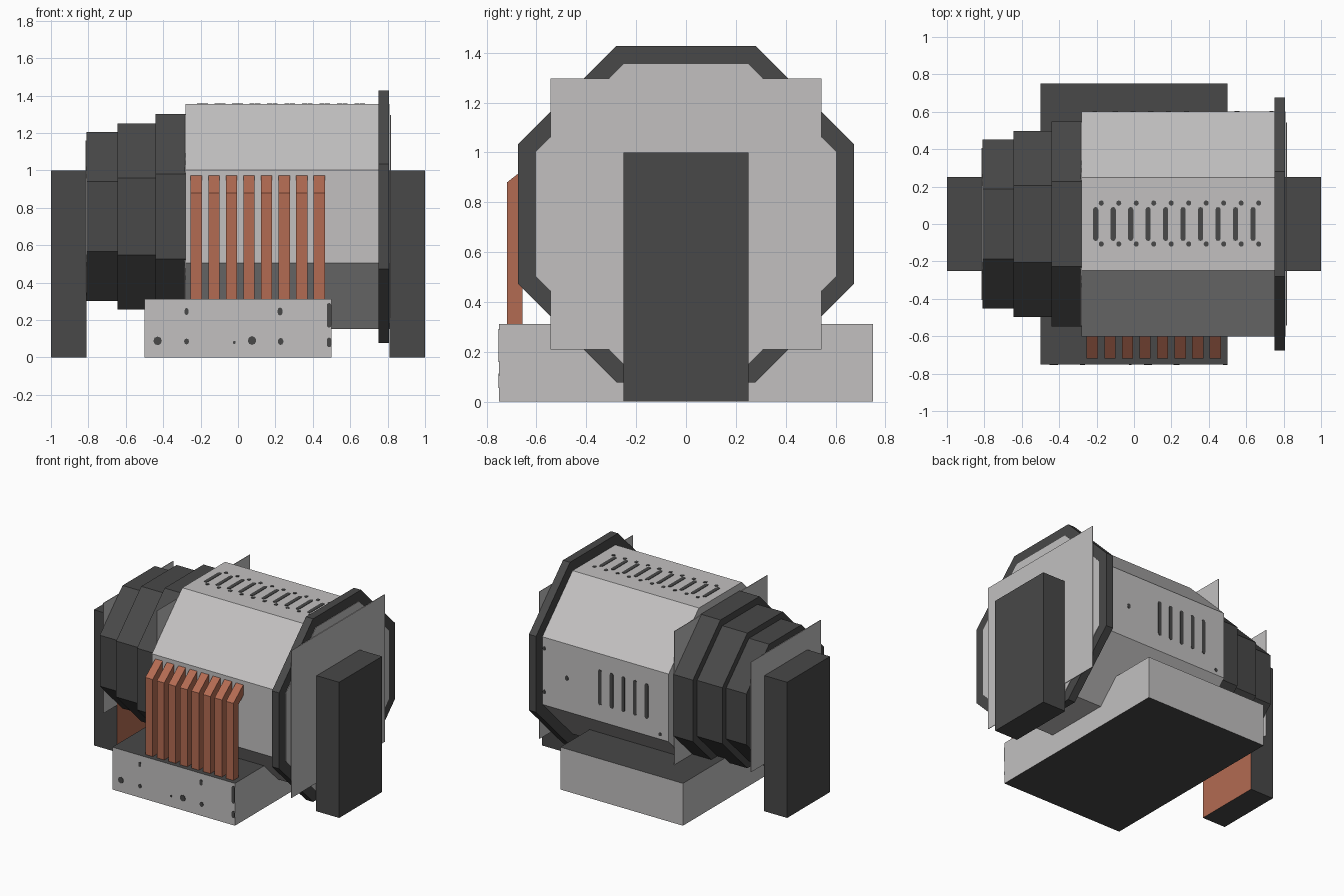
import bpy, bmesh, math
from mathutils import Vector

if "Cube" in bpy.data.objects:
    bpy.data.objects.remove(bpy.data.objects["Cube"])


def material(name, col):
    m = bpy.data.materials.new(name)
    m.diffuse_color = (*col, 1)
    m.use_nodes = True
    m.node_tree.nodes["Principled BSDF"].inputs["Base Color"].default_value = m.diffuse_color
    return m


LIGHT = material("light_grey_metal", (0.54, 0.53, 0.53))
DARK = material("dark_grey_metal", (0.065, 0.065, 0.065))
COPPER = material("copper", (0.45, 0.147, 0.085))
CZ = 0.753  # height of the drum axis


def finish(name, bm, *mats):
    bmesh.ops.recalc_face_normals(bm, faces=bm.faces)
    me = bpy.data.meshes.new(name)
    bm.to_mesh(me)
    bm.free()
    for m in mats:
        me.materials.append(m)
    ob = bpy.data.objects.new(name, me)
    bpy.context.collection.objects.link(ob)
    return ob


def extrude(bm, pts, vec):
    """Closed prism from an outline and an extrusion vector."""
    f = bm.faces.new([bm.verts.new(p) for p in pts])
    r = bmesh.ops.extrude_face_region(bm, geom=[f], use_keep_orig=True)
    vs = [v for v in r["geom"] if isinstance(v, bmesh.types.BMVert)]
    bmesh.ops.translate(bm, verts=vs, vec=vec)


def octagon(x0, x1, r, name, mat):
    rad = r / math.cos(math.pi / 8)
    angles = [math.pi / 8 + i * math.pi / 4 for i in range(8)]
    bm = bmesh.new()
    extrude(bm, [(x0, rad * math.cos(a), CZ + rad * math.sin(a)) for a in angles],
            Vector((x1 - x0, 0, 0)))
    return finish(name, bm, mat)


def box(name, x0, x1, y0, y1, z0, z1, *mats):
    bm = bmesh.new()
    extrude(bm, [(x0, y0, z0), (x1, y0, z0), (x1, y1, z0), (x0, y1, z0)],
            Vector((0, 0, z1 - z0)))
    return finish(name, bm, *mats)


def capsules(name, marks, to3d, normal):
    """Thin rounded marks (u, v, width, length) on one flat face."""
    bm = bmesh.new()
    for u, v, w, l in marks:
        r, s = w / 2, max(l - w, 0) / 2
        pts = []
        for i in range(10):
            a = math.pi * (i % 5) / 4 + (math.pi if i > 4 else 0)
            off = (s if i < 5 else -s) + (0.001 if i < 5 else -0.001)
            pts.append(to3d(u + r * math.cos(a), v + off + r * math.sin(a)))
        extrude(bm, pts, Vector(normal) * 0.005)
    return finish(name, bm, DARK)


# Drum, flange and stepped end rings
octagon(-0.28, 0.811, 0.602, "drum", LIGHT)
octagon(0.75, 0.808, 0.675, "flange", DARK)
for n, (x0, x1, r) in enumerate([(-0.44, -0.28, 0.548), (-0.645, -0.44, 0.498),
                                 (-0.81, -0.645, 0.453)]):
    octagon(x0, x1, r, f"end_ring_{n + 1}", DARK)

# Thin square end plates
for name, x, h in [("right_end_plate", 0.815, 0.543), ("drum_left_plate", -0.283, 0.543),
                   ("left_end_plate", -0.813, 0.406)]:
    box(name, x - 0.002, x + 0.002, -h, h, CZ - h, CZ + h, LIGHT)

# Base: light sides, dark top and bottom
base = box("base", -0.5, 0.5, -0.75, 0.75, 0, 0.312, LIGHT, DARK)
for p in base.data.polygons:
    p.material_index = int(abs(p.normal.z) > 0.5)

# Support posts, the left one with a copper inner face
box("right_post", 0.81, 1.0, -0.25, 0.25, 0, 1.0, DARK)
left = box("left_post", -1.0, -0.81, -0.25, 0.25, 0, 1.0, DARK, COPPER)
for p in left.data.polygons:
    p.material_index = int(p.normal.x > 0.5)

# Copper bars bent into the drum at the top
bar = [(-0.718, 0.29), (-0.718, 0.88), (-0.595, 0.978), (-0.595, 0.90),
       (-0.657, 0.85), (-0.657, 0.29)]
for i in range(8):
    bm = bmesh.new()
    extrude(bm, [(-0.253 + i * 0.094, y, z) for y, z in bar], Vector((0.06, 0, 0)))
    finish(f"copper_bar_{i + 1}", bm, COPPER)

# Painted vents and rivets on the drum top
top = []
for i in range(10):
    x = -0.205 + i * 0.0935
    top += [(x, 0, 0.028, 0.18), (x + 0.03, 0.112, 0.027, 0.027),
            (x + 0.03, -0.107, 0.027, 0.027)]
capsules("top_vents", top, lambda u, v: (u, v, CZ + 0.6), (0, 0, 1))

# Vents and rivets on the drum back
back = [(0.28 - i * 0.095, 0.755, 0.028, 0.26) for i in range(5)]
back += [(0.55, 0.75, 0.026, 0.035), (-0.21, 0.54, 0.025, 0.025),
         (0.735, 0.92, 0.02, 0.03), (0.735, 0.6, 0.02, 0.03)]
capsules("back_vents", back, lambda u, v: (u, 0.6, v), (0, 1, 0))

# Rivets on the base front
rivets = [(-0.43, 0.088, 0.045, 0.02), (-0.275, 0.245, 0.02, 0.035),
          (-0.275, 0.085, 0.025, 0.03), (-0.02, 0.08, 0.015, 0.015),
          (0.075, 0.09, 0.045, 0.025), (0.225, 0.245, 0.025, 0.04),
          (0.228, 0.085, 0.028, 0.035), (0.487, 0.225, 0.024, 0.13),
          (0.487, 0.08, 0.024, 0.05)]
capsules("base_rivets", rivets, lambda u, v: (u, -0.748, v), (0, -1, 0))
